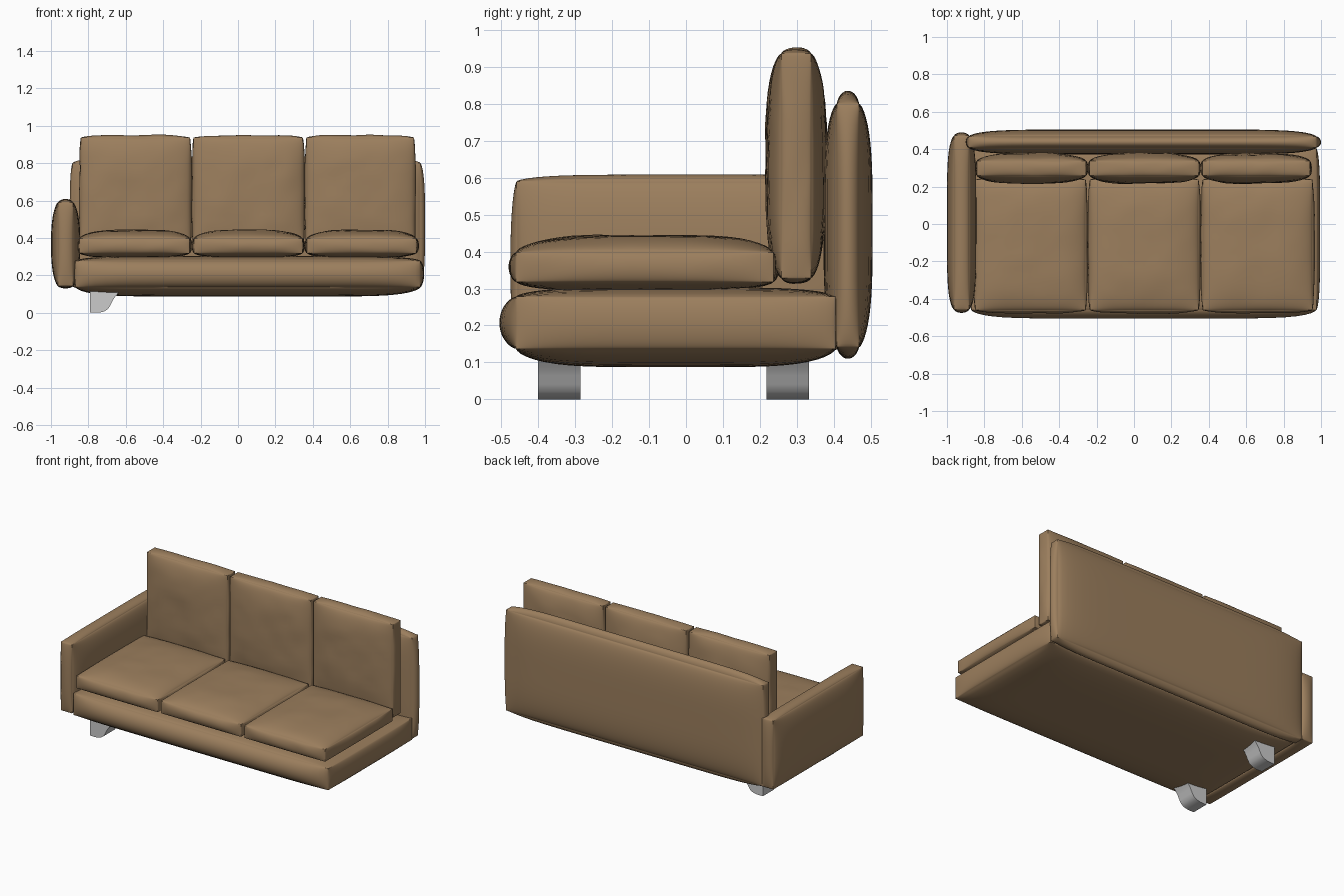
import bpy, bmesh, math
from mathutils import Vector, noise

if "Cube" in bpy.data.objects:
    bpy.data.objects.remove(bpy.data.objects["Cube"])

fabric = bpy.data.materials.new("tan_fabric")
fabric.diffuse_color = (0.33, 0.21, 0.11, 1)
fabric.use_nodes = True
fabric.node_tree.nodes["Principled BSDF"].inputs["Base Color"].default_value = fabric.diffuse_color


def finish(bm, name, mat=None, angle=50):
    bmesh.ops.remove_doubles(bm, verts=bm.verts, dist=1e-5)
    bmesh.ops.recalc_face_normals(bm, faces=bm.faces)
    me = bpy.data.meshes.new(name)
    bm.to_mesh(me)
    bm.free()
    ob = bpy.data.objects.new(name, me)
    bpy.context.collection.objects.link(ob)
    if mat:
        me.materials.append(mat)
    bpy.ops.object.select_all(action='DESELECT')
    ob.select_set(True)
    bpy.context.view_layer.objects.active = ob
    bpy.ops.object.shade_smooth_by_angle(angle=math.radians(angle))
    return ob


def pillow(name, outer, inner, wrinkle=0.0, n=26):
    """Upholstered box: edges lie on the inner box, faces puff out to the outer box.
    Boxes are three (low, high) pairs for x, y, z."""
    half = [(hi - lo) / 2 for lo, hi in inner]
    mid = [(hi + lo) / 2 for lo, hi in inner]
    steps = [math.sin(math.pi / 2 * (2 * i / n - 1)) for i in range(n + 1)]

    def puff(t, axis):
        power = max(2, min(8, 11 * half[axis]))
        return max(0, 1 - abs(t) ** power) ** 0.65

    bm = bmesh.new()
    for axis in range(3):
        a, b = (axis + 1) % 3, (axis + 2) % 3
        for side in (0, 1):
            bulge = outer[axis][side] - inner[axis][side]
            grid = []
            for u in steps:
                row = []
                for v in steps:
                    co = Vector((0, 0, 0))
                    co[a] = mid[a] + u * half[a]
                    co[b] = mid[b] + v * half[b]
                    f = puff(u, a) * puff(v, b)
                    co[axis] = inner[axis][side] + bulge * f
                    if wrinkle:
                        w = noise.noise(co * 6) + 0.5 * noise.noise(co * 13)
                        co[axis] += wrinkle * w * f
                    row.append(bm.verts.new(co))
                grid.append(row)
            for i in range(n):
                for j in range(n):
                    bm.faces.new((grid[i][j], grid[i + 1][j],
                                  grid[i + 1][j + 1], grid[i][j + 1]))
    return finish(bm, name, fabric)


# Base, backrest panel and the single left armrest
pillow("base", ((-0.88, 0.995), (-0.505, 0.41), (0.087, 0.303)),
       ((-0.87, 0.975), (-0.46, 0.405), (0.137, 0.278)))
pillow("back_panel", ((-0.9, 1.0), (0.372, 0.505), (0.11, 0.835)),
       ((-0.885, 0.975), (0.408, 0.468), (0.142, 0.80)))
pillow("armrest", ((-1.0, -0.843), (-0.475, 0.49), (0.13, 0.608)),
       ((-0.962, -0.882), (-0.458, 0.472), (0.143, 0.59)))

# Three seat cushions and three back cushions
for i, (x0, x1) in enumerate(((-0.86, -0.247), (-0.247, 0.356), (0.356, 0.965))):
    pillow(f"seat_cushion_{i + 1}",
           ((x0, x1), (-0.478, 0.25), (0.293, 0.443)),
           ((x0 + 0.012, x1 - 0.012), (-0.46, 0.237), (0.318, 0.398)), 0.005)
    b0, b1 = max(x0, -0.85), min(x1, 0.95)
    pillow(f"back_cushion_{i + 1}",
           ((b0, b1), (0.217, 0.378), (0.315, 0.951)),
           ((b0 + 0.01, b1 - 0.01), (0.258, 0.338), (0.328, 0.936)), 0.006)

# Grey curved feet on the left side
profile = [(-0.79, 0), (-0.745, 0), (-0.715, 0.007), (-0.695, 0.02), (-0.682, 0.04),
           (-0.67, 0.065), (-0.657, 0.085), (-0.638, 0.108), (-0.79, 0.115)]
for name, y0, y1 in (("front_foot", -0.4, -0.285), ("rear_foot", 0.218, 0.333)):
    bm = bmesh.new()
    face = bm.faces.new([bm.verts.new((x, y0, z)) for x, z in profile])
    ext = bmesh.ops.extrude_face_region(bm, geom=[face], use_keep_orig=True)
    bmesh.ops.translate(bm, vec=(0, y1 - y0, 0),
                        verts=[g for g in ext["geom"] if isinstance(g, bmesh.types.BMVert)])
    finish(bm, name, angle=35)
